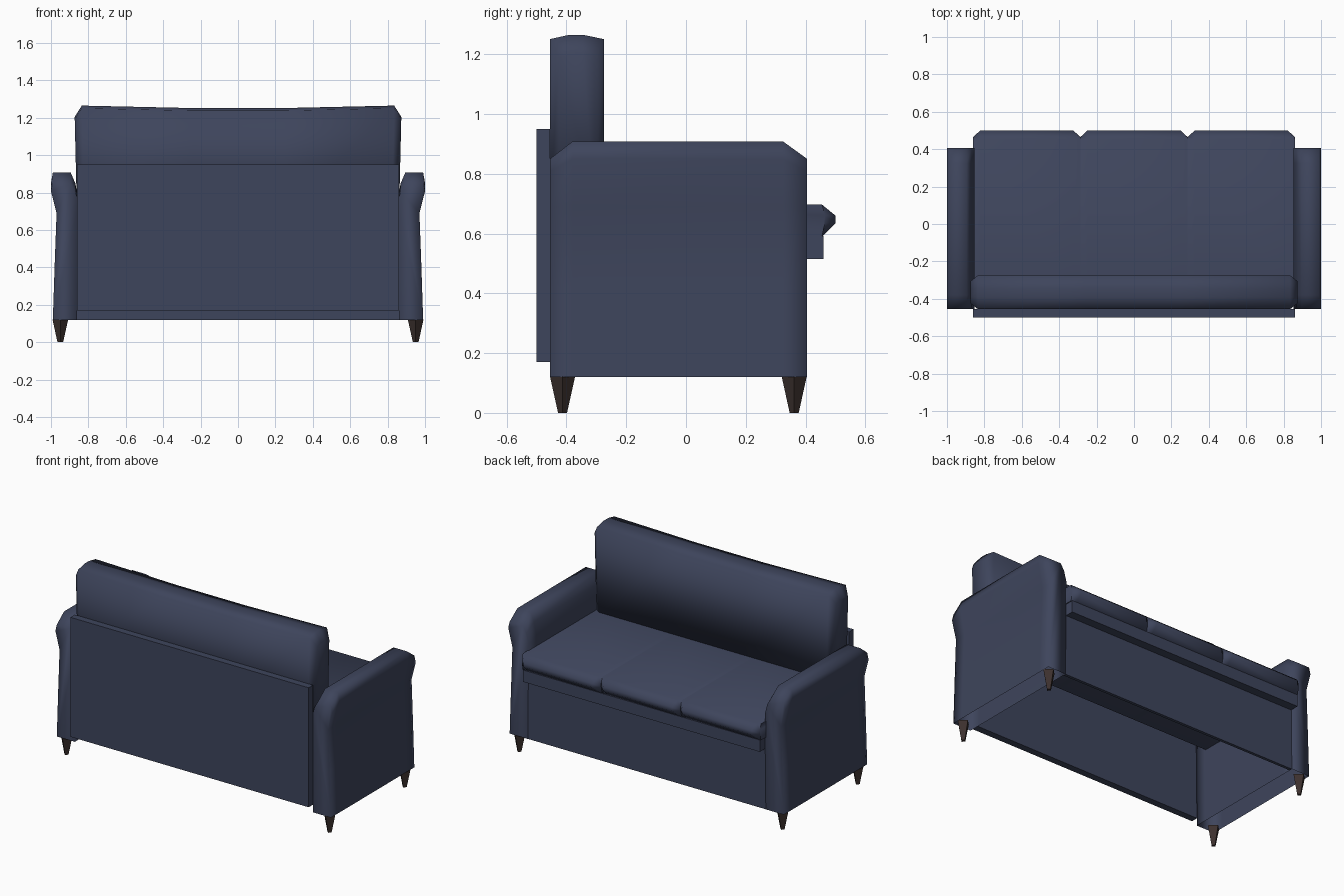
import bpy, bmesh, math

if "Cube" in bpy.data.objects:
    bpy.data.objects.remove(bpy.data.objects["Cube"])


def material(name, rgb):
    m = bpy.data.materials.new(name)
    m.diffuse_color = (*rgb, 1)
    m.use_nodes = True
    m.node_tree.nodes["Principled BSDF"].inputs["Base Color"].default_value = m.diffuse_color
    return m


FABRIC = material("navy fabric", (0.048, 0.059, 0.107))
WOOD = material("dark brown wood", (0.045, 0.03, 0.027))


def loft(name, rings, mat, smooth=None, open_below=None):
    """Skin a list of equal-length point rings and cap both ends."""
    bm = bmesh.new()
    vs = [[bm.verts.new(p) for p in ring] for ring in rings]
    n = len(rings[0])
    for a, b in zip(vs, vs[1:]):
        for i in range(n):
            j = (i + 1) % n
            bm.faces.new((a[i], a[j], b[j], b[i]))
    bm.faces.new(vs[0])
    bm.faces.new(vs[-1])
    bmesh.ops.recalc_face_normals(bm, faces=bm.faces)
    if open_below is not None:
        under = [f for f in bm.faces if all(v.co.z < open_below for v in f.verts)]
        bmesh.ops.delete(bm, geom=under, context='FACES')
    me = bpy.data.meshes.new(name)
    bm.to_mesh(me)
    bm.free()
    me.materials.append(mat)
    ob = bpy.data.objects.new(name, me)
    bpy.context.collection.objects.link(ob)
    if smooth:
        bpy.ops.object.select_all(action='DESELECT')
        ob.select_set(True)
        bpy.context.view_layer.objects.active = ob
        bpy.ops.object.shade_smooth_by_angle(angle=math.radians(smooth))
    return ob


def rect(x0, x1, y0, y1, z):
    return [(x0, y0, z), (x1, y0, z), (x1, y1, z), (x0, y1, z)]


def box(name, x0, x1, y0, y1, z0, z1):
    return loft(name, [rect(x0, x1, y0, y1, z0), rect(x0, x1, y0, y1, z1)], FABRIC)


# Hollow base: rear panel, front panel and the rail under the cushions
box("back_panel", -0.86, 0.86, -0.5, -0.455, 0.17, 0.95)
box("front_panel", -0.86, 0.86, 0.385, 0.404, 0.12, 0.53)
box("front_rail", -0.855, 0.855, 0.385, 0.46, 0.515, 0.592)

# Arms: flared cross-section, lowered at the front and rear ends, open underneath
ARM = [(0.86, 0.12), (0.99, 0.12), (0.98, 0.42), (0.97, 0.69), (1.0, 0.85),
       (0.99, 0.908), (0.895, 0.908), (0.87, 0.85), (0.853, 0.76)]
for side, s in (("left", -1), ("right", 1)):
    rings = []
    for y, top in ((-0.455, 0.85), (-0.38, 0.908), (0.325, 0.908), (0.405, 0.85)):
        drop = 0.908 - top
        rings.append([(s * x, y, z - drop * max(0, (z - 0.69) / 0.218)) for x, z in ARM])
    loft(side + "_arm", rings, FABRIC, 100, open_below=0.13)

# Three seat cushions with chamfered front corners
SEAT = [(-0.37, 0.59), (0.455, 0.59), (0.5, 0.635), (0.5, 0.66), (0.455, 0.697), (-0.37, 0.697)]
W = 0.86 / 3
for i, name in enumerate(("left", "middle", "right")):
    cx = (i - 1) * 2 * W
    rings = []
    for dx, pull in ((-W, 0.035), (-W + 0.038, 0), (W - 0.038, 0), (W, 0.035)):
        rings.append([(cx + dx, y - (pull if y > 0.46 else 0), z) for y, z in SEAT])
    loft(name + "_seat_cushion", rings, FABRIC, 60)

# Back cushion: crowned top, slight dip in the middle, chamfered ends
BACK = [(-0.455, 0.0), (-0.455, 0.975), (-0.39, 1.0), (-0.345, 1.0), (-0.275, 0.975), (-0.275, 0.0)]
rings = []
for x, top, pinch in ((-0.873, 1.205, 0.03), (-0.835, 1.265, 0), (-0.25, 1.252, 0),
                      (0.25, 1.252, 0), (0.835, 1.265, 0), (0.873, 1.205, 0.03)):
    ring = []
    for y, t in BACK:
        z = 0.69 + (top - 0.69) * t
        inset = pinch if y < -0.4 else -pinch if y > -0.3 else 0
        xx = x - math.copysign(0.012, x) if t == 0 else x
        ring.append((xx, y + inset, z))
    rings.append(ring)
loft("back_cushion", rings, FABRIC, 100)

# Tapered wooden legs, square in section and turned corner-on
for sx, xs in ((-1, "left"), (1, "right")):
    for y, ys in ((-0.413, "rear"), (0.362, "front")):
        rings = []
        for r, z in ((0.015, 0.0), (0.042, 0.122)):
            x = sx * 0.95
            rings.append([(x - r, y, z), (x, y - r, z), (x + r, y, z), (x, y + r, z)])
        loft(f"{ys}_{xs}_leg", rings, WOOD)
